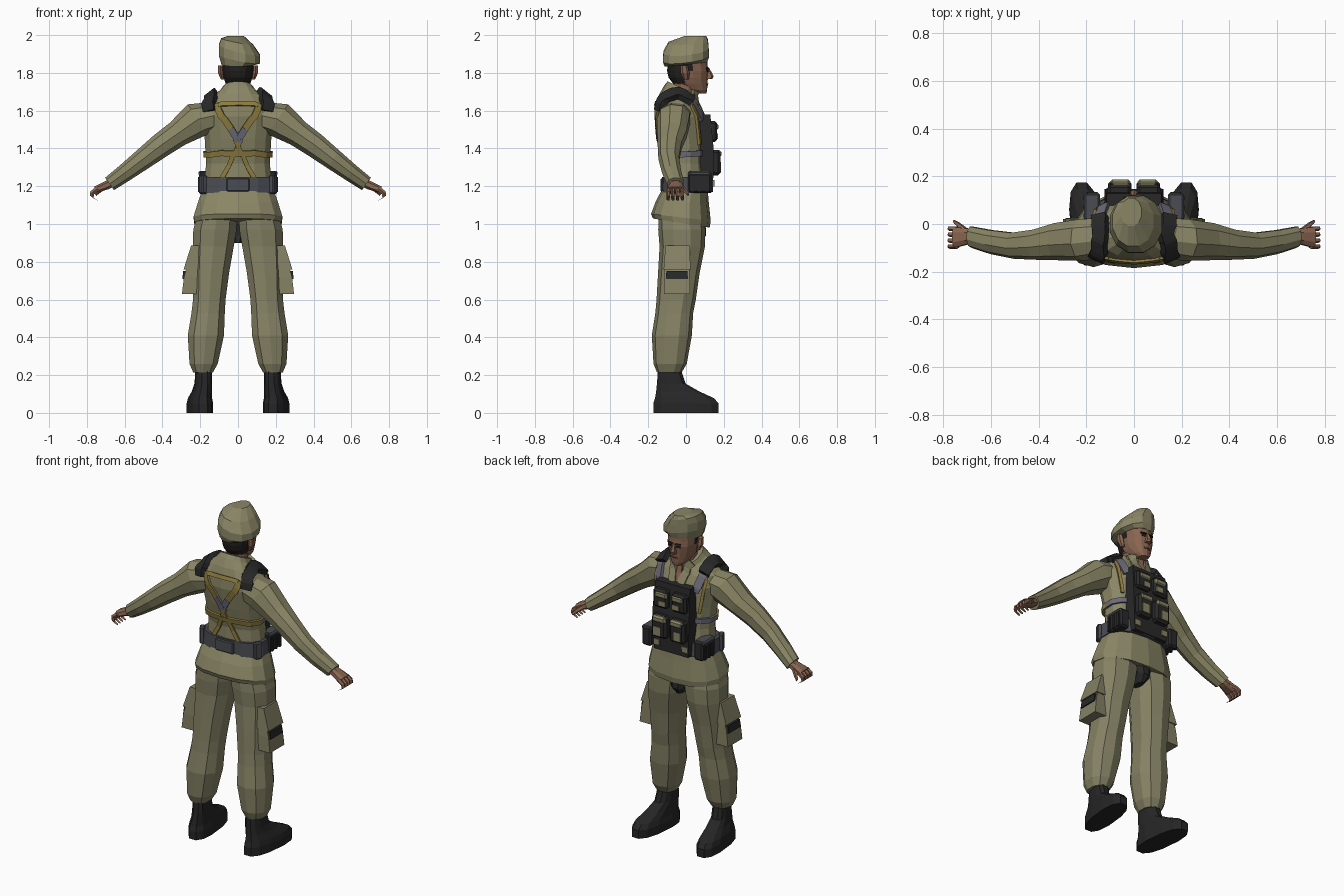
import bpy, bmesh, math
from mathutils import Vector, Euler
from mathutils.bvhtree import BVHTree

COLOURS = {
    "khaki": (0.255, 0.238, 0.132), "trouser_khaki": (0.235, 0.220, 0.128),
    "black_gear": (0.022, 0.022, 0.022), "boot_black": (0.019, 0.019, 0.020),
    "belt_grey": (0.070, 0.073, 0.085), "strap_yellow": (0.270, 0.205, 0.050),
    "strap_lilac": (0.150, 0.145, 0.190), "skin": (0.250, 0.130, 0.080),
    "lip": (0.120, 0.055, 0.040), "hair": (0.016, 0.014, 0.013)}
MATS = {}
for key, rgb in COLOURS.items():
    MATS[key] = bpy.data.materials.new(key)
    MATS[key].diffuse_color = (*rgb, 1)
X, Y, Z = Vector((1, 0, 0)), Vector((0, 1, 0)), Vector((0, 0, 1))


def finish(name, bm, mat):
    bmesh.ops.recalc_face_normals(bm, faces=bm.faces)
    me = bpy.data.meshes.new(name)
    bm.to_mesh(me)
    bm.free()
    me.materials.append(MATS[mat])
    ob = bpy.data.objects.new(name, me)
    bpy.context.collection.objects.link(ob)
    return ob


def skin_rings(bm, rings):
    """Join equal vertex rings into a closed tube."""
    vs = [[bm.verts.new(p) for p in r] for r in rings]
    n = len(vs[0])
    for a, b in zip(vs, vs[1:]):
        for i in range(n):
            bm.faces.new((a[i], a[(i + 1) % n], b[(i + 1) % n], b[i]))
    bm.faces.new(vs[0])
    bm.faces.new(vs[-1])


def loft(name, rings, mat, n=10, e=2.0, u=X, v=Y, s=1):
    """Rings are x, y, z, radius u, radius v, tilt, roll; s=-1 mirrors in x."""
    out = []
    for r in rings:
        x, y, z, ru, rv, tilt, roll = (tuple(r) + (0, 0))[:7]
        ring = []
        for i in range(n):
            t = 2 * math.pi * (i + 0.5) / n
            c, d = math.cos(t), math.sin(t)
            a = ru * math.copysign(abs(c) ** (2 / e), c)
            b = rv * math.copysign(abs(d) ** (2 / e), d)
            p = Vector((x, y, z)) + u * a + v * b + Z * (tilt * b + roll * a)
            ring.append((p.x * s, p.y, p.z))
        out.append(ring)
    bm = bmesh.new()
    skin_rings(bm, out)
    return finish(name, bm, mat)


def box(name, c, size, mat, rot=(0, 0, 0), bevel=0.0):
    bm = bmesh.new()
    bmesh.ops.create_cube(bm, size=1)
    for w in bm.verts:
        w.co = Vector(w.co[i] * size[i] for i in range(3))
    if bevel:
        bmesh.ops.bevel(bm, geom=bm.edges[:], offset=bevel, segments=1, affect='EDGES')
    m = Euler(rot).to_matrix()
    for w in bm.verts:
        w.co = m @ w.co + Vector(c)
    return finish(name, bm, mat)


def surface(ob):
    return BVHTree.FromPolygons([w.co[:] for w in ob.data.vertices],
                                [p.vertices[:] for p in ob.data.polygons])


def strap(name, tree, pts, width, thick, mat, steps=6):
    """Ribbon lying on a surface along a path."""
    pts = [Vector(p) for p in pts]
    path = [a.lerp(b, i / steps) for a, b in zip(pts, pts[1:]) for i in range(steps)] + [pts[-1]]
    hits = [tree.find_nearest(p)[:2] for p in path]
    rings, last = [], len(hits) - 1
    for i, (p, _) in enumerate(hits):
        lo, hi = max(i - 1, 0), min(i + 1, last)
        nor = sum((hits[k][1] for k in range(lo, hi + 1)), Vector()).normalized()
        tan = path[hi] - path[lo]
        side = nor.cross(tan).normalized() * width / 2
        top, low = nor * thick, nor * -0.006
        rings.append([p + side + low, p + side + top, p - side + top, p - side + low])
    bm = bmesh.new()
    skin_rings(bm, rings)
    return finish(name, bm, mat)


# Jacket with flared hem and raised collar
jacket = loft("jacket", [
    (0, -.025, 1.005, .236, .150, -.16), (0, -.027, 1.035, .240, .158, -.12),
    (0, -.020, 1.12, .215, .140), (0, -.002, 1.20, .185, .116), (0, -.008, 1.32, .172, .108),
    (0, -.020, 1.45, .180, .125), (0, -.036, 1.57, .200, .128), (0, -.047, 1.63, .190, .112),
    (0, -.045, 1.675, .135, .095, -.15), (0, -.03, 1.70, .095, .085, -.4),
    (0, -.02, 1.72, .080, .078, -.45)], "khaki", 14, 2.4)
body = surface(jacket)

# Head, hair by region, neck and beret
head = loft("head", [
    (0, .078, 1.69, .028, .030), (0, .05, 1.71, .050, .062), (0, .022, 1.745, .068, .092),
    (0, .012, 1.775, .078, .104), (0, .010, 1.81, .083, .110), (0, .008, 1.84, .084, .106),
    (0, .005, 1.88, .084, .106)], "skin", 14, 2.2)
head.data.materials.append(MATS["hair"])
for f in head.data.polygons:
    if f.center.z > 1.75 and f.center.y < (0.0 if f.center.z < 1.80 else 0.045):
        f.material_index = 1
face = surface(head)
loft("neck", [(0, -.015, 1.62, .062, .062), (0, .0, 1.78, .060, .068)], "skin", 10)
loft("beret", [
    (0, .0, 1.845, .090, .116, .10), (.008, .0, 1.875, .113, .126, .12, -.2),
    (.008, .0, 1.92, .113, .124, .10, -.25), (-.004, .012, 1.965, .088, .108, .05, -.2),
    (-.012, .05, 1.995, .045, .060)], "khaki", 12, 2.1)
loft("nose", [(0, .118, 1.768, .020, .022), (0, .124, 1.782, .017, .022),
              (0, .112, 1.825, .009, .012)], "skin", 6)
strap("mouth", face, [(-.026, .13, 1.737), (.026, .13, 1.737)], .010, .004, "lip")
for s in (-1, 1):
    loft("ear", [(.082, .0, 1.765, .010, .014), (.092, -.005, 1.80, .016, .024),
                 (.094, -.01, 1.84, .014, .018)], "skin", 6, s=s)
    strap("eye", face, [(s * .018, .13, 1.808), (s * .046, .12, 1.808)], .010, .003, "hair")
    strap("brow", face, [(s * .014, .14, 1.828), (s * .055, .12, 1.826)], .009, .006, "hair")
    strap("lapel", body, [(s * .075, .05, 1.70), (s * .045, .10, 1.65), (s * .03, .12, 1.59)],
          .045, .012, "khaki")
strap("open_neck", body, [(0, .06, 1.69), (0, .12, 1.60)], .035, .005, "skin")

UP = Vector((.58, 0, .81))
for s in (-1, 1):
    # Sleeve and cuff
    loft("sleeve", [
        (.12, -.055, 1.575, .085, .085), (.21, -.065, 1.555, .090, .098),
        (.32, -.072, 1.478, .080, .072), (.41, -.085, 1.415, .065, .066),
        (.505, -.090, 1.342, .056, .057), (.60, -.075, 1.270, .052, .048),
        (.68, -.055, 1.212, .046, .041)], "khaki", 9, 2.2, Y, UP, s)
    # Hand with curled fingers and thumb
    loft("palm", [(.66, -.052, 1.222, .030, .024), (.70, -.052, 1.203, .036, .025),
                  (.752, -.056, 1.182, .046, .020)], "skin", 8, 2.5, Y, UP, s)
    for k in range(4):
        y = -.094 + k * .025
        loft("finger", [(.742, y, 1.188, .011, .014), (.772, y, 1.165, .011, .013),
                        (.774, y, 1.143, .010, .012), (.748, y, 1.128, .008, .008)],
             "skin", 5, 2, Y, Vector((.8, 0, .6)), s)
    loft("thumb", [(.705, -.03, 1.20, .016, .014), (.735, -.004, 1.175, .012, .012),
                   (.755, .010, 1.155, .008, .008)], "skin", 5, 2, Y, UP, s)

    # Trouser leg, gathered above the boot
    loft("trouser_leg", [
        (.105, -.03, 1.08, .105, .115), (.122, -.022, .97, .120, .125),
        (.130, -.02, .88, .112, .120), (.143, -.038, .74, .100, .110),
        (.152, -.052, .60, .090, .104), (.158, -.062, .53, .092, .100),
        (.170, -.075, .41, .100, .106), (.182, -.084, .26, .078, .088),
        (.185, -.088, .215, .055, .066)], "trouser_khaki", 10, 2.3, s=s)
    # Cargo pocket with flap and dark tab
    loft("cargo_pocket", [(.235, -.048, .63, .064, .072), (.230, -.048, .72, .058, .070),
                          (.205, -.045, .87, .040, .062)], "trouser_khaki", 4, 20, s=s)
    loft("pocket_flap", [(.228, -.047, .76, .062, .074), (.206, -.045, .885, .044, .066)],
         "trouser_khaki", 4, 20, s=s)
    loft("pocket_tab", [(.233, -.048, .708, .064, .060), (.230, -.048, .752, .062, .058)],
         "black_gear", 4, 20, s=s)
    # Boot with sloping toe
    boot = loft("boot", [
        (.200, 0, 0, .066, .178), (.200, 0, .05, .066, .178), (.200, -.008, .078, .060, .160),
        (.194, -.045, .115, .050, .116), (.190, -.078, .155, .045, .078),
        (.187, -.090, .25, .043, .058)], "boot_black", 12, 2.5)
    for w in boot.data.vertices:
        w.co.x = s * (w.co.x + (w.co.y + .02) * .10)
    if s < 0:
        boot.data.flip_normals()

# Dark patch at the trouser front
loft("fly_patch", [(0, .04, .90, .02, .04), (0, .065, .94, .045, .045),
                   (0, .062, 1.0, .060, .045)], "black_gear", 8)

# Belt, buckle and ribbed side pouches
loft("belt", [(0, -.003, 1.165, .203, .128), (0, -.003, 1.25, .199, .125)], "belt_grey", 14, 2.6)
box("belt_buckle", (0, .128, 1.205), (.09, .02, .08), "belt_grey", bevel=.006)
box("belt_back_pad", (0, -.128, 1.207), (.12, .016, .07), "belt_grey", bevel=.005)
for s in (-1, 1):
    box("belt_pouch", (s * .175, .072, 1.222), (.062, .125, .115), "black_gear", bevel=.010)
    box("pouch_lid", (s * .176, .072, 1.268), (.068, .115, .026), "belt_grey", bevel=.008)
    for k in range(3):
        box("pouch_rib", (s * .206, .035 + k * .037, 1.21), (.010, .016, .08), "black_gear")
    box("belt_keeper", (s * .186, -.075, 1.21), (.030, .045, .10), "belt_grey", (0, 0, s * -.5), .006)

# Chest rig: dark panel with khaki pouches
loft("chest_panel", [(0, .095, 1.17, .118, .050), (0, .098, 1.40, .128, .050),
                     (0, .090, 1.58, .120, .040)], "black_gear", 4, 20)
for s in (-1, 1):
    box("lower_pouch", (s * .060, .150, 1.325), (.100, .065, .135), "black_gear", bevel=.014)
    box("lower_flap", (s * .058, .154, 1.372), (.086, .066, .040), "khaki", bevel=.010)
    box("pouch_front_patch", (s * .068, .183, 1.30), (.045, .006, .055), "khaki")
    box("upper_pouch", (s * .062, .135, 1.49), (.098, .060, .110), "black_gear", bevel=.012)
    box("upper_flap", (s * .055, .140, 1.515), (.080, .062, .040), "khaki", bevel=.010)
    box("upper_patch", (s * .045, .166, 1.465), (.045, .006, .030), "khaki")
    box("panel_edge_patch", (s * .095, .146, 1.215), (.040, .008, .035), "khaki")

# Harness: pads over shoulders, crossed back straps, ring round the ribs
for s in (-1, 1):
    strap("shoulder_pad", body, [(s * .165, -.17, 1.60), (s * .16, -.12, 1.68),
                                 (s * .155, -.04, 1.72), (s * .15, .05, 1.66)],
          .066, .030, "black_gear", 4)
    strap("front_strap", body, [(s * .15, .05, 1.66), (s * .13, .11, 1.55)], .045, .016, "strap_lilac")
    strap("front_strap_edge", body, [(s * .17, .05, 1.65), (s * .16, .11, 1.42)], .018, .012, "strap_yellow")
    strap("back_strap", body, [(s * .14, -.18, 1.645), (s * .04, -.18, 1.50)], .036, .010, "strap_yellow")
    strap("back_strap_joint", body, [(s * .04, -.18, 1.50), (0, -.18, 1.43)], .036, .011, "strap_lilac")
    strap("lower_back_strap", body, [(s * -.02, -.18, 1.44), (s * .09, -.16, 1.245)], .024, .009,
          "strap_yellow")
    strap("side_strap", body, [(s * .16, -.09, 1.365), (s * .22, -.03, 1.365)], .030, .012, "strap_yellow")
    strap("side_strap_front", body, [(s * .22, -.03, 1.365), (s * .21, .05, 1.37), (s * .12, .13, 1.375)],
          .030, .012, "strap_lilac")
strap("back_band", body, [(-.16, -.09, 1.365), (-.11, -.17, 1.365), (.11, -.17, 1.365),
                          (.16, -.09, 1.365)], .030, .012, "strap_yellow")
strap("upper_back_band", body, [(-.12, -.18, 1.645), (.12, -.18, 1.645)], .024, .010, "strap_yellow")
